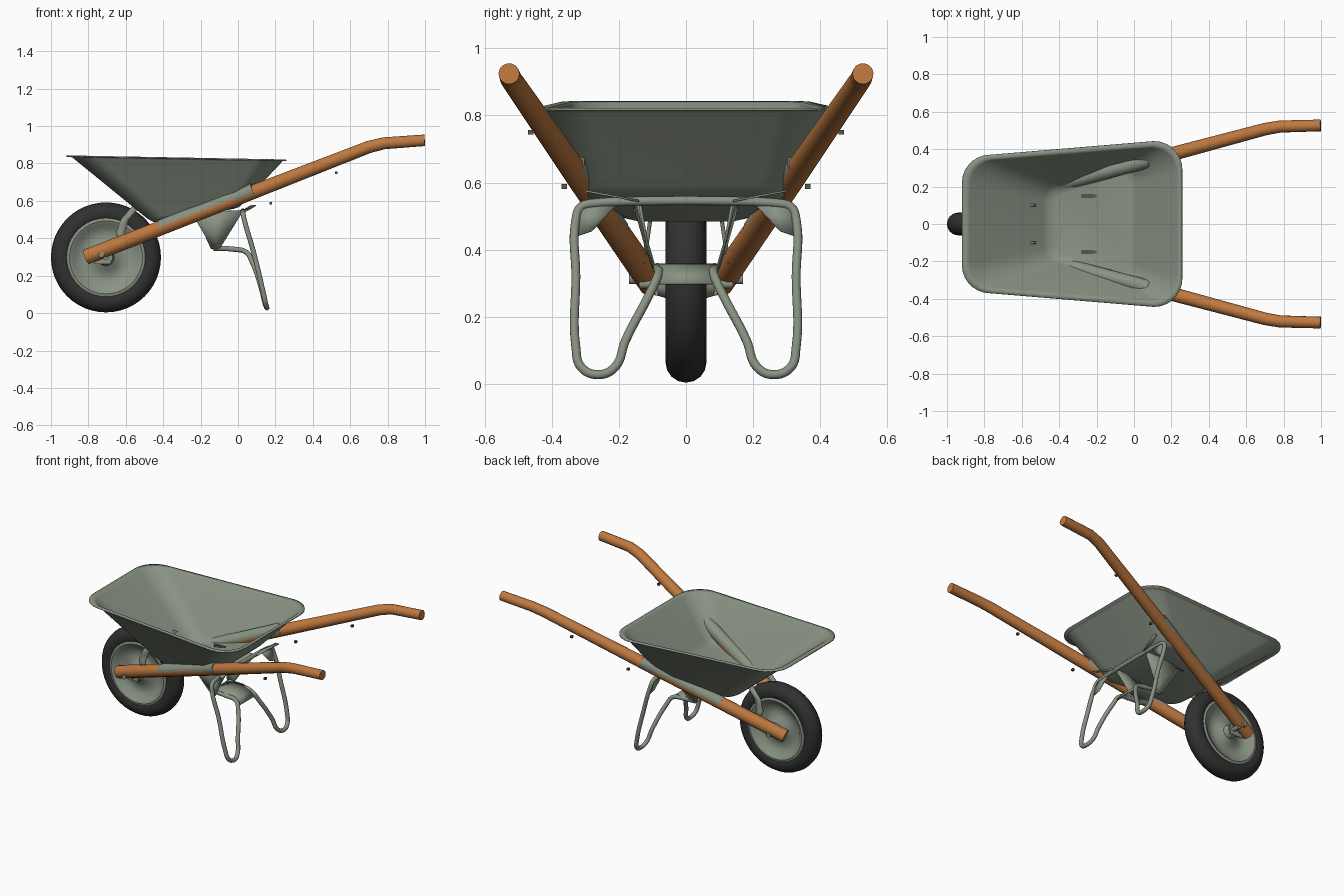
import bpy, bmesh, math
from mathutils import Vector

cube = bpy.data.objects.get("Cube")
if cube:
    bpy.data.objects.remove(cube, do_unlink=True)


def material(name, rgb):
    m = bpy.data.materials.new(name)
    m.use_nodes = True
    m.diffuse_color = (*rgb, 1)
    m.node_tree.nodes["Principled BSDF"].inputs["Base Color"].default_value = (*rgb, 1)
    return m


GREEN = material("grey_green_steel", (0.25, 0.29, 0.23))
WOOD = material("orange_wood", (0.52, 0.19, 0.05))
RUBBER = material("black_rubber", (0.03, 0.03, 0.03))
BOLT = material("dark_bolt_steel", (0.09, 0.1, 0.085))


def finish(obj, mat, angle=40):
    obj.data.materials.clear()
    obj.data.materials.append(mat)
    bpy.ops.object.select_all(action='DESELECT')
    obj.select_set(True)
    bpy.context.view_layer.objects.active = obj
    bpy.ops.object.shade_smooth_by_angle(angle=math.radians(angle))
    return obj


def from_bmesh(name, bm, mat, angle=40):
    bmesh.ops.recalc_face_normals(bm, faces=bm.faces)
    me = bpy.data.meshes.new(name)
    bm.to_mesh(me)
    bm.free()
    obj = bpy.data.objects.new(name, me)
    bpy.context.collection.objects.link(obj)
    return finish(obj, mat, angle)


def tube(name, pts, radius, mat, radii=None, smooth=False, sides=4):
    """Round bar swept along a path."""
    cu = bpy.data.curves.new(name, 'CURVE')
    cu.dimensions = '3D'
    cu.bevel_depth = radius
    cu.bevel_resolution = sides
    cu.use_fill_caps = True
    cu.resolution_u = 8
    sp = cu.splines.new('BEZIER' if smooth else 'POLY')
    points = sp.bezier_points if smooth else sp.points
    points.add(len(pts) - 1)
    for i, (p, co) in enumerate(zip(points, pts)):
        p.co = co if smooth else (*co, 1)
        p.radius = radii[i] if radii else 1
        if smooth:
            p.handle_left_type = p.handle_right_type = 'AUTO'
    obj = bpy.data.objects.new(name, cu)
    bpy.context.collection.objects.link(obj)
    bpy.ops.object.select_all(action='DESELECT')
    obj.select_set(True)
    bpy.context.view_layer.objects.active = obj
    bpy.ops.object.convert(target='MESH')
    return finish(bpy.context.object, mat)


def sheet(name, rows, mat, thick=0.008):
    """Thin sheet skinned between rows of points."""
    bm = bmesh.new()
    grid = [[bm.verts.new(p) for p in row] for row in rows]
    for a, b in zip(grid, grid[1:]):
        for i in range(len(a) - 1):
            bm.faces.new((a[i], a[i + 1], b[i + 1], b[i]))
    bmesh.ops.remove_doubles(bm, verts=bm.verts, dist=0.0005)
    obj = from_bmesh(name, bm, mat)
    mod = obj.modifiers.new("thickness", 'SOLIDIFY')
    mod.thickness, mod.offset = thick, 0
    return obj


def lathe(name, profile, mat, centre, steps=48):
    """Revolve (radius, y) points about the wheel axle."""
    bm = bmesh.new()
    vs = [bm.verts.new((r, y, 0)) for r, y in profile]
    es = [bm.edges.new(e) for e in zip(vs, vs[1:])]
    bmesh.ops.spin(bm, geom=vs + es, cent=(0, 0, 0), axis=(0, 1, 0),
                   angle=math.tau, steps=steps, use_merge=True)
    bmesh.ops.remove_doubles(bm, verts=bm.verts, dist=0.0005)
    bmesh.ops.translate(bm, verts=bm.verts, vec=centre)
    return from_bmesh(name, bm, mat)


def block(name, centre, size, mat):
    bm = bmesh.new()
    bmesh.ops.create_cube(bm, size=1)
    bmesh.ops.scale(bm, verts=bm.verts, vec=size)
    bmesh.ops.translate(bm, verts=bm.verts, vec=centre)
    return from_bmesh(name, bm, mat)


# Tub: rounded tapered outlines from floor to rolled rim
def outline(x0, x1, y0, y1, r, z0, z1, seg=7):
    pts = []
    for cx, cy, start in ((x1 - r, y1 - r, 0), (x0 + r, y0 - r, 90),
                          (x0 + r, r - y0, 180), (x1 - r, r - y1, 270)):
        for k in range(seg + 1):
            a = math.radians(start + 90 * k / seg)
            x, y = cx + r * math.cos(a), cy + r * math.sin(a)
            pts.append((x, y, z0 + (z1 - z0) * (x - x0) / (x1 - x0)))
    return pts


rings = [(-.41, -.02, .17, .26, .06, .487, .562),
         (-.455, .005, .20, .295, .08, .492, .570),
         (-.485, .025, .215, .312, .09, .510, .592),
         (-.88, .232, .345, .412, .14, .832, .810),
         (-.89, .238, .35, .418, .14, .838, .816),
         (-.92, .258, .37, .443, .15, .840, .818)]
bm = bmesh.new()
loops = [[bm.verts.new(p) for p in outline(*r)] for r in rings]
bm.faces.new(loops[0])
for a, b in zip(loops, loops[1:]):
    n = len(a)
    for i in range(n):
        bm.faces.new((a[i], a[(i + 1) % n], b[(i + 1) % n], b[i]))
tub = from_bmesh("tub", bm, GREEN, 50)
mod = tub.modifiers.new("thickness", 'SOLIDIFY')
mod.thickness, mod.offset = 0.007, 0

# Wheel: tyre, dished rim and axle
HUB = Vector((-.706, 0, .298))
lathe("tyre", [(.234 + .06 * math.cos(math.tau * k / 16), .061 * math.sin(math.tau * k / 16))
               for k in range(17)], RUBBER, HUB)
half_rim = [(.212, .055), (.195, .060), (.175, .050), (.15, .025), (.10, .020),
            (.07, .035), (.045, .05), (.035, .085), (0, .085)]
lathe("wheel_rim", [(r, -y) for r, y in reversed(half_rim)] + half_rim, GREEN, HUB)
tube("axle", [HUB + Vector((0, -.14, 0)), HUB + Vector((0, .14, 0))], .014, GREEN)


# Straight run of a handle at a given x
def on_handle(x, s, dy=0, dz=0):
    t = (x + .80) / 1.53
    return (x, s * (.105 + .41 * t + dy), .305 + .595 * t + dz)


for s, side in ((-1, "front"), (1, "back")):
    # Wooden handle with bent grip, and the pressed channel covering it in the tub
    grip = [(.78, s * .521, .908), (.998, s * .527, .924)]
    tube(side + "_handle", [on_handle(-.81, s), on_handle(0, s), on_handle(.70, s)] + grip,
         .036, WOOD, radii=[1.14, 1.08, .93, .9, .87], sides=5)
    tube(side + "_tub_channel", [on_handle(-.41, s, 0, .004), on_handle(-.25, s, 0, .004),
                                 on_handle(-.2, s, 0, .004), on_handle(.085, s, 0, .008)],
         .041, GREEN, radii=[.98, .97, .95, 1], sides=5)

    # Axle bracket and its bolts
    x, y, z = on_handle(-.73, s)
    block(side + "_axle_bracket", (-.725, s * .088, .298), (.09, .008, .07), GREEN)
    tube(side + "_axle_bolt", [(x, y - s * .04, z - .02), (x, y + s * .046, z - .02)], .015, GREEN)

    # Stay from the handle up to the tub nose
    sheet(side + "_nose_stay", [[(px - .022, s * py, pz), (px + .022, s * py, pz)]
                                for px, py, pz in ((-.61, .13, .36), (-.63, .115, .43),
                                                   (-.605, .105, .50), (-.545, .10, .57))],
          GREEN, .012)

    # Loose fixing bolts along the handle and slots in the floor
    for i, p in enumerate(((.525, .462, .75), (.175, .363, .588))):
        block(f"{side}_bolt_{i + 1}", (p[0], s * p[1], p[2]), (.014, .016, .014), BOLT)
    block(side + "_floor_slot", (-.24, s * .15, .523), (.08, .014, .024), BOLT)

    # Hanger cheek between the tub floor and the saddle
    sheet(side + "_hanger", [[(-.24, s * .15, .52), (-.1, s * .145, .545), (.03, s * .14, .55)],
                             [(-.18, s * .122, .42), (-.12, s * .118, .42), (-.045, s * .118, .43)],
                             [(-.145, s * .095, .345), (-.12, s * .095, .34), (-.095, s * .095, .35)]],
          GREEN)

    # Corner gusset and strap joining the leg frame to the handle
    sheet(side + "_gusset", [[(.03, s * .21, .53), (.03, s * .32, .53)],
                             [(.04, s * .28, .455), (.045, s * .325, .44)]], GREEN)
    sheet(side + "_strap", [[(.02, s * .14, .545), (.045, s * .14, .545)],
                            [(.07, s * .30, .575), (.095, s * .30, .575)]], GREEN, .006)

# Leg frame: one bent tube, from saddle to foot, over the top bar and back
half_leg = [(-.13, .085, .347), (-.03, .085, .342), (.045, .083, .325), (.075, .105, .275),
            (.125, .18, .13), (.145, .212, .05), (.155, .26, .028), (.148, .312, .05),
            (.135, .328, .11), (.085, .328, .32), (.036, .328, .49), (.028, .315, .525),
            (.027, .285, .537)]
tube("leg_frame", [(x, -y, z) for x, y, z in half_leg] +
     [(x, y, z) for x, y, z in reversed(half_leg)], .0135, GREEN, smooth=True)

# Saddle plate curved between the inner legs
sheet("saddle_plate", [[(x, -.09, z), (x, .09, z)] for x, z in
                       ((-.14, .345), (-.09, .355), (-.02, .352), (.04, .332), (.065, .298))], GREEN)
